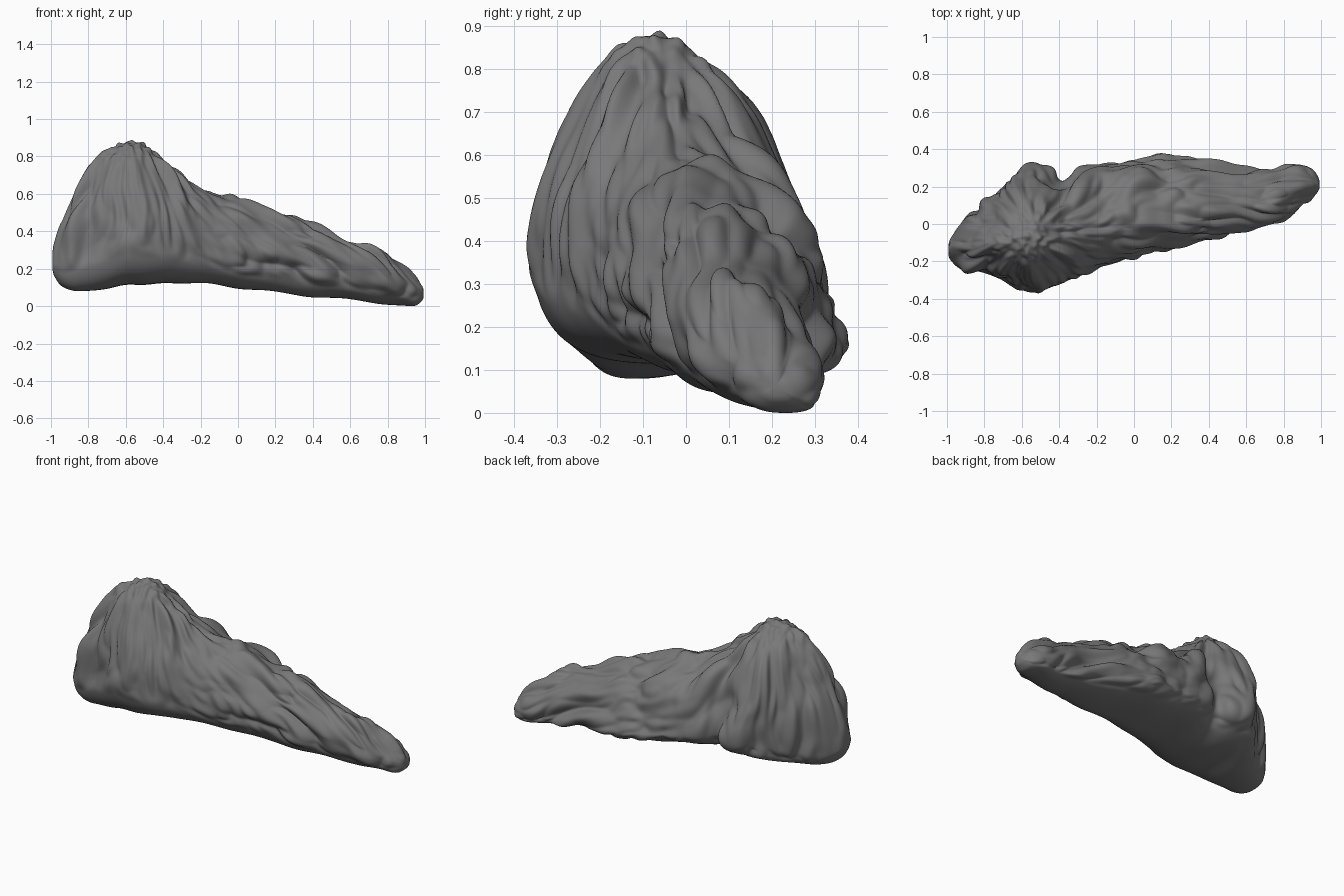
import bpy, bmesh, math
from mathutils import Vector, noise

cube = bpy.data.objects.get("Cube")
if cube:
    bpy.data.objects.remove(cube, do_unlink=True)

# Stations along the rock: x, underside z, ridge z, front y, back y, ridge y
STATIONS = [
    (-.99, .18, .32, -.18, -.09, -.13),
    (-.95, .12, .44, -.22, -.03, -.12),
    (-.88, .09, .59, -.25, .04, -.11),
    (-.8, .09, .73, -.27, .12, -.1),
    (-.7, .1, .83, -.31, .22, -.09),
    (-.6, .12, .88, -.35, .3, -.08),
    (-.5, .12, .86, -.35, .28, -.07),
    (-.4, .13, .78, -.33, .23, -.06),
    (-.3, .13, .71, -.28, .29, -.04),
    (-.16, .13, .61, -.23, .33, -.02),
    (0, .1, .59, -.18, .35, 0),
    (.15, .09, .52, -.13, .37, .01),
    (.35, .06, .47, -.08, .33, .03),
    (.55, .05, .36, -.04, .28, .08),
    (.75, .02, .32, .02, .29, .12),
    (.88, .01, .22, .08, .31, .18),
    (.95, .01, .16, .13, .29, .2),
    (.99, .04, .11, .18, .24, .21),
]
RINGS, AROUND = 260, 220
APEX = Vector((-.58, -.07, 1.08))
FLOW = Vector((.84, -.1, -.5)).normalized()


def blend(value, start, end):
    """Smooth step from 0 at start to 1 at end."""
    t = min(1, max(0, (value - start) / (end - start)))
    return t * t * (3 - 2 * t)


def section(x):
    """Smoothly interpolated station values at x."""
    i = 0
    while i < len(STATIONS) - 2 and x > STATIONS[i + 1][0]:
        i += 1
    p1, p2 = STATIONS[i], STATIONS[i + 1]
    p0 = STATIONS[max(i - 1, 0)]
    p3 = STATIONS[min(i + 2, len(STATIONS) - 1)]
    h = p2[0] - p1[0]
    t = (x - p1[0]) / h
    out = []
    for k in range(1, len(p1)):
        m1 = h * (p2[k] - p0[k]) / (p2[0] - p0[0])
        m2 = h * (p3[k] - p1[k]) / (p3[0] - p1[0])
        d = p2[k] - p1[k]
        out.append(p1[k] + t * (m1 + t * (3 * d - 2 * m1 - m2 + t * (m1 + m2 - 2 * d))))
    return out


def outline(x, angle):
    """Point on the tilted cross-section: high front rim, low back rim, offset keel."""
    low, high, front, back, ridge = section(x)
    c, s = math.cos(angle), math.sin(angle)
    rim = low + (high - low) * (.2 if c > 0 else .34 + .26 * blend(x, -.3, .3))
    keel = ridge + (.03 + .06 * x) * blend(abs(x), 1, .85)
    middle = ridge if s > 0 else keel
    power = 2 / (1.75 if s > 0 else 2.2 if c > 0 else 2.5)
    width = (back if c > 0 else front) - middle
    height = (high if s > 0 else low) - rim
    return Vector((x, middle + width * abs(c) ** power, rim + height * abs(s) ** power))


def billow(q):
    """Rounded folds with sharp valleys between them."""
    return .085 * (abs(noise.noise(q)) - .21) + .045 * (abs(noise.noise(q * 2.1)) - .2)


def folds(p, angle):
    """Folds fan out from the peak, then stream along the tail."""
    ray = p - APEX
    r = ray.length
    warp = noise.noise_vector(p * 3.5) * .06
    fan = billow((ray.normalized() + warp) * 5 + Vector((0, 0, r)))
    stream = billow((p - FLOW * p.dot(FLOW) * .75 + warp * .6) * 6.5)
    tail = blend(p.x, -.35, .1)
    value = fan + (stream - fan) * tail
    low_edge = -.35 - .4 * max(tail, blend(math.cos(angle), 0, .5))
    mask = blend(math.sin(angle), low_edge, low_edge + .45) * min(1, r / .4)
    taper = min(1, (1.03 - abs(p.x)) / .15)
    return taper * (mask * value + (.3 + .7 * mask) * .016 * noise.noise(p * 5))


# Rock body lofted along its length
bm = bmesh.new()
rings, angles = [], {}
for i in range(RINGS + 1):
    u = i / RINGS
    x = .99 * (.6 * (2 * u - 1) - .4 * math.cos(math.pi * u))
    ring = []
    for j in range(AROUND):
        angle = 2 * math.pi * j / AROUND
        v = bm.verts.new(outline(x, angle))
        angles[v] = angle
        ring.append(v)
    rings.append(ring)
for a, b in zip(rings, rings[1:]):
    for j in range(AROUND):
        k = (j + 1) % AROUND
        bm.faces.new((a[j], a[k], b[k], b[j]))

# Rounded end caps
for ring, side in ((rings[0], -1), (rings[-1], 1)):
    centre = sum((v.co for v in ring), Vector()) / AROUND
    tip = bm.verts.new(centre + Vector((side * .012, 0, 0)))
    angles[tip] = -math.pi / 2
    for j in range(AROUND):
        bm.faces.new((ring[j], ring[(j + 1) % AROUND], tip))
bmesh.ops.recalc_face_normals(bm, faces=bm.faces)
bm.normal_update()

# Carve the folds along the surface normals, then soften
moves = [(v, v.normal * folds(v.co, angles[v])) for v in bm.verts]
for v, move in moves:
    v.co += move
for _ in range(3):
    bmesh.ops.smooth_vert(bm, verts=bm.verts, factor=.5,
                          use_axis_x=True, use_axis_y=True, use_axis_z=True)

# Rest the rock on the ground
ground = min(v.co.z for v in bm.verts)
bmesh.ops.translate(bm, verts=bm.verts, vec=(0, 0, -ground))

mesh = bpy.data.meshes.new("rock")
bm.to_mesh(mesh)
bm.free()
rock = bpy.data.objects.new("rock", mesh)
bpy.context.collection.objects.link(rock)

# Plain grey stone
stone = bpy.data.materials.new("grey_stone")
stone.use_nodes = True
colour = (.19, .19, .19, 1)
stone.diffuse_color = colour
shader = stone.node_tree.nodes["Principled BSDF"]
shader.inputs["Base Color"].default_value = colour
shader.inputs["Roughness"].default_value = .9
mesh.materials.append(stone)
for face in mesh.polygons:
    face.use_smooth = True
